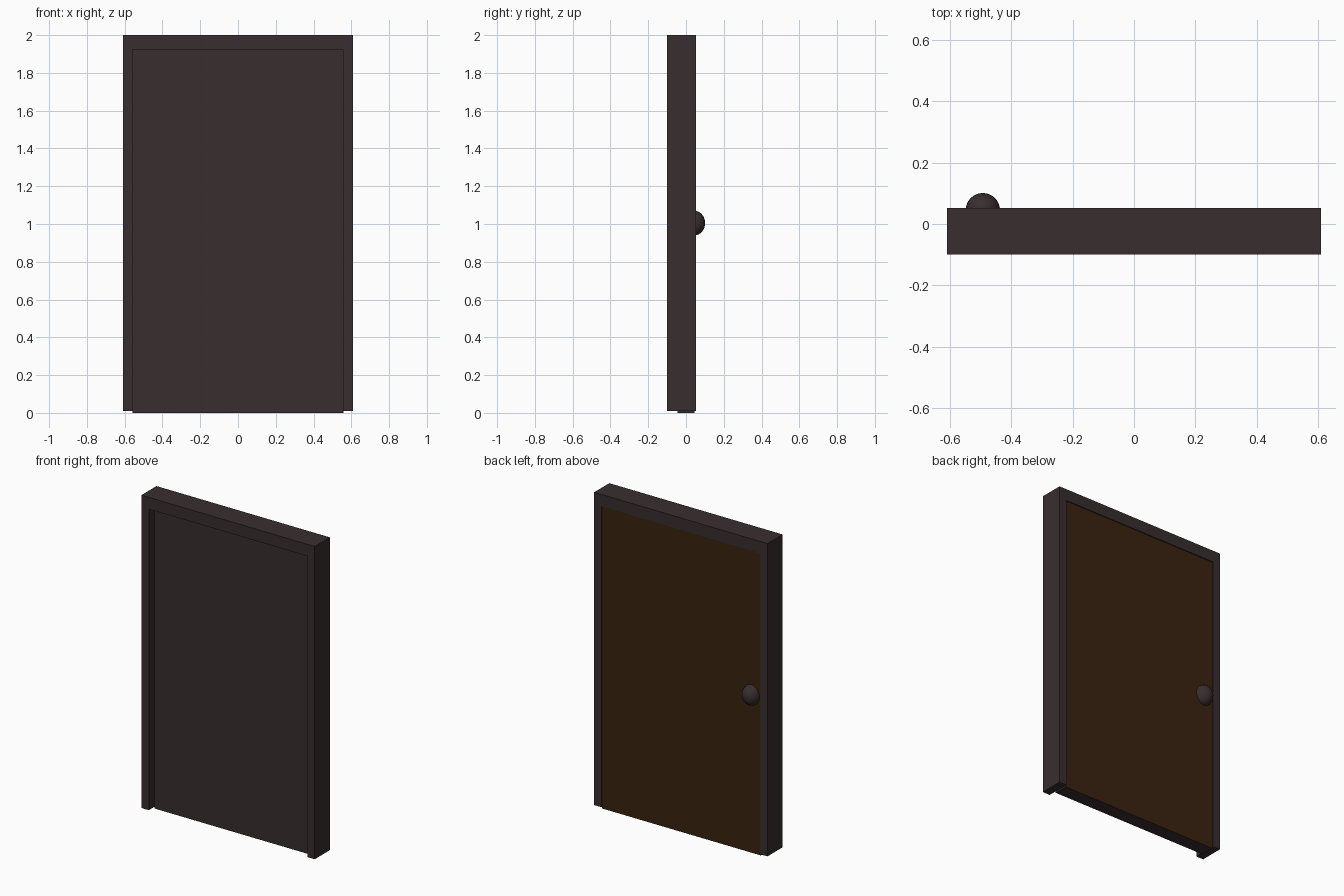
import bpy, bmesh

if "Cube" in bpy.data.objects:
    bpy.data.objects.remove(bpy.data.objects["Cube"])


def material(name, rgb):
    m = bpy.data.materials.new(name)
    m.diffuse_color = (*rgb, 1)
    m.use_nodes = True
    m.node_tree.nodes["Principled BSDF"].inputs["Base Color"].default_value = m.diffuse_color
    return m


dark = material("dark grey", (0.040, 0.027, 0.028))
brown = material("dark brown", (0.041, 0.017, 0.005))


def make_object(name, bm, *mats):
    bmesh.ops.recalc_face_normals(bm, faces=bm.faces)
    me = bpy.data.meshes.new(name)
    bm.to_mesh(me)
    bm.free()
    for m in mats:
        me.materials.append(m)
    ob = bpy.data.objects.new(name, me)
    bpy.context.collection.objects.link(ob)
    return ob


def extrude_profile(points, y0, y1):
    """Extrude an x-z outline from y0 to y1."""
    bm = bmesh.new()
    face = bm.faces.new([bm.verts.new((x, y0, z)) for x, z in points])
    geom = bmesh.ops.extrude_face_region(bm, geom=[face])["geom"]
    verts = [v for v in geom if isinstance(v, bmesh.types.BMVert)]
    bmesh.ops.translate(bm, verts=verts, vec=(0, y1 - y0, 0))
    return bm


# Frame: two jambs and a header as one arch outline
W, IN, TOP, HEAD, BOT = 0.61, 0.558, 2.0, 1.925, 0.01
half = [(W, TOP), (W, BOT), (IN, BOT), (IN, HEAD)]
arch = half + [(-x, z) for x, z in reversed(half)]
make_object("door_frame", extrude_profile(arch, -0.10, 0.052), dark)

# Door panel: brown on the back face only
bm = extrude_profile([(-IN, 0), (IN, 0), (IN, HEAD), (-IN, HEAD)], -0.045, 0.046)
bmesh.ops.recalc_face_normals(bm, faces=bm.faces)
for f in bm.faces:
    f.material_index = 1 if f.normal.y > 0.9 else 0
make_object("door_panel", bm, dark, brown)

# Knob: slightly tall smooth ball set into the back of the door
bm = bmesh.new()
bmesh.ops.create_uvsphere(bm, u_segments=32, v_segments=16, radius=1)
bmesh.ops.scale(bm, verts=bm.verts, vec=(0.056, 0.056, 0.065))
bmesh.ops.translate(bm, verts=bm.verts, vec=(-0.493, 0.045, 1.005))
for f in bm.faces:
    f.smooth = True
make_object("door_knob", bm, dark)
